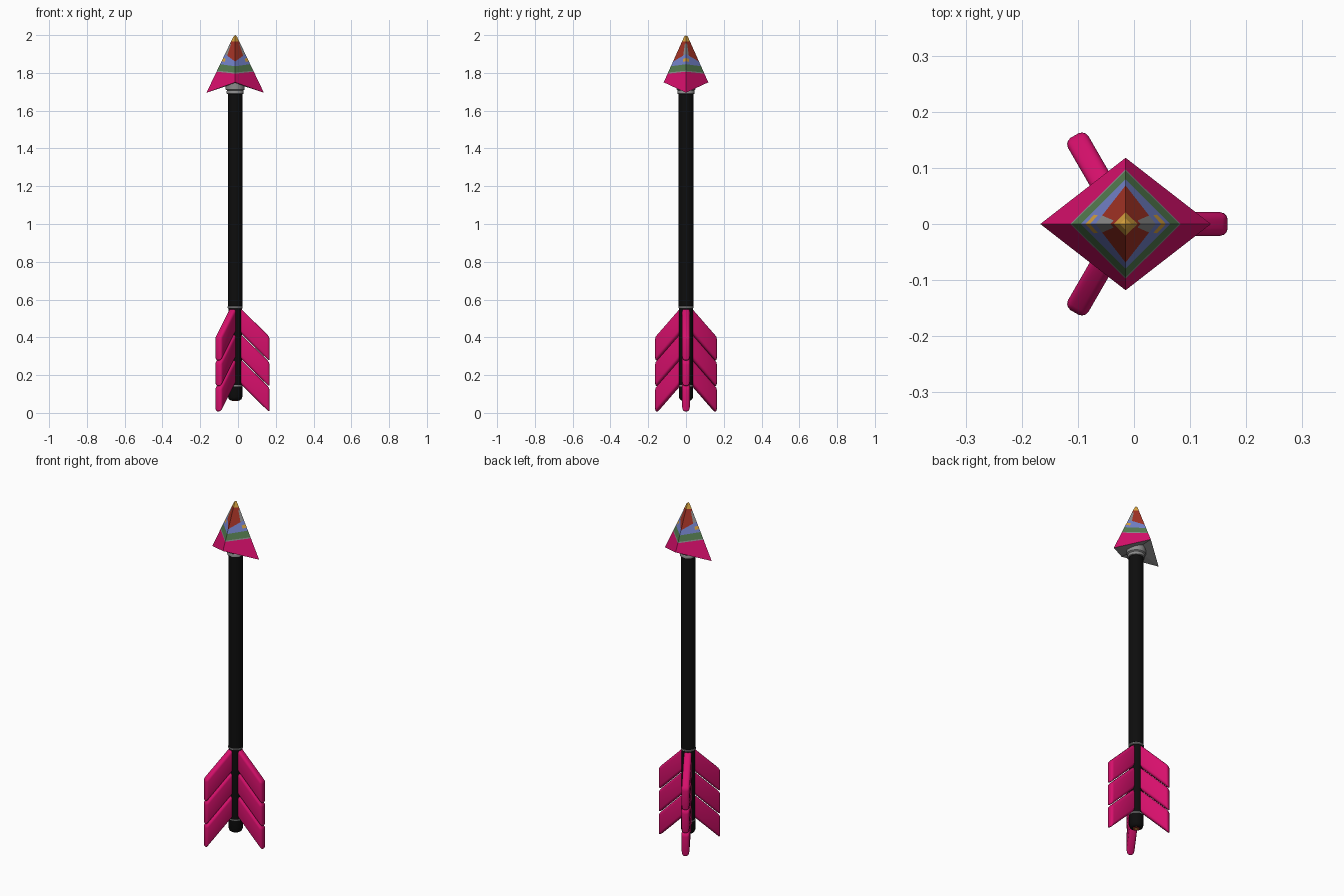
import bpy, bmesh, math
from mathutils import Vector, Matrix

if "Cube" in bpy.data.objects:
    bpy.data.objects.remove(bpy.data.objects["Cube"])

CX = -0.015  # arrow axis


def material(name, rgb):
    m = bpy.data.materials.new(name)
    m.diffuse_color = (*rgb, 1)
    m.use_nodes = True
    m.node_tree.nodes["Principled BSDF"].inputs["Base Color"].default_value = m.diffuse_color
    return m


PINK = material("pink", (0.68, 0.005, 0.15))
BLACK = material("black", (0.004, 0.004, 0.004))
GRAY = material("gray", (0.26, 0.26, 0.26))
RED = material("red", (0.36, 0.032, 0.018))
GREEN = material("green", (0.09, 0.20, 0.08))
BLUE = material("blue", (0.17, 0.22, 0.58))
GOLD = material("gold", (0.68, 0.36, 0.05))


def make(name, bm, mats, smooth=None):
    bmesh.ops.remove_doubles(bm, verts=bm.verts, dist=0.0002)
    bmesh.ops.recalc_face_normals(bm, faces=bm.faces)
    me = bpy.data.meshes.new(name)
    bm.to_mesh(me)
    bm.free()
    for m in mats:
        me.materials.append(m)
    ob = bpy.data.objects.new(name, me)
    bpy.context.collection.objects.link(ob)
    if smooth:
        for o in bpy.context.selected_objects:
            o.select_set(False)
        ob.select_set(True)
        bpy.context.view_layer.objects.active = ob
        bpy.ops.object.shade_smooth_by_angle(angle=math.radians(smooth))
    return ob


def lathe(name, profile, mat, n=32):
    """Revolve (radius, z) points about the arrow axis."""
    bm = bmesh.new()
    rings = [[bm.verts.new((CX + r * math.cos(2 * math.pi * i / n),
                            r * math.sin(2 * math.pi * i / n), z))
              for i in range(n)] for r, z in profile]
    for a, b in zip(rings, rings[1:]):
        for i in range(n):
            j = (i + 1) % n
            bm.faces.new((a[i], a[j], b[j], b[i]))
    bm.faces.new(rings[0])
    bm.faces.new(rings[-1])
    return make(name, bm, [mat], 40)


# Shaft, rings, rounded nock and its end plate
lathe("shaft", [(0.039, 0.565), (0.039, 1.70)], BLACK)
lathe("shaft_ring", [(0.037, 0.553), (0.040, 0.556), (0.040, 0.563), (0.037, 0.566)], GRAY)
lathe("tail_shaft", [(0.036, 0.14), (0.036, 0.56)], BLACK)
lathe("nock_ring", [(0.038, 0.141), (0.038, 0.147)], GRAY)
lathe("nock", [(0.024, 0.066), (0.033, 0.072), (0.038, 0.085), (0.038, 0.141)], BLACK)
lathe("nock_plate", [(0.018, 0.064), (0.018, 0.068)], RED)
lathe("nock_dot", [(0.008, 0.062), (0.008, 0.066)], GOLD)

# Collar under the head
lathe("head_collar", [(0.041, 1.688), (0.045, 1.690), (0.045, 1.704), (0.043, 1.707),
                      (0.050, 1.712), (0.050, 1.75)], GRAY)

# Arrow head: four-sided pyramid in painted bands.
# Each band: height at the x ridge, height at the y ridge, colour, colour beside the x ridge
MATS = [PINK, GOLD, RED, GRAY, BLUE, GREEN]
BANDS = [
    (1.967, 1.967, GOLD, GOLD),
    (1.955, 1.950, RED, RED),
    (1.900, 1.860, RED, GRAY),
    (1.880, 1.852, BLUE, BLUE),
    (1.862, 1.845, BLUE, GOLD),
    (1.846, 1.835, BLUE, BLUE),
    (1.812, 1.802, GREEN, GREEN),
    (1.806, 1.796, GRAY, GRAY),
    (1.695, 1.750, PINK, PINK),
]
COLS = [0.0, 0.22, 1.0]


def ridge(z, z_low, r_low):
    return 0.010 + (r_low - 0.010) * (1.991 - z) / (1.991 - z_low)


bm = bmesh.new()
for sx in (-1, 1):
    for sy in (-1, 1):
        def row(zx, zy):
            a = Vector((CX + sx * ridge(zx, 1.695, 0.152), 0, zx))
            b = Vector((CX, sy * ridge(zy, 1.75, 0.118), zy))
            return [bm.verts.new(a.lerp(b, u)) for u in COLS]

        def face(vs, mat):
            bm.faces.new(vs).material_index = MATS.index(mat)

        prev = row(1.991, 1.991)
        apex = bm.verts.new((CX, 0, 2.0))
        for i in range(2):
            face((apex, prev[i], prev[i + 1]), GOLD)
        for zx, zy, main, side in BANDS:
            cur = row(zx, zy)
            for i, m in enumerate((side, main)):
                face((prev[i], prev[i + 1], cur[i + 1], cur[i]), m)
            prev = cur
        # Underside, rising to the collar
        base = bm.verts.new((CX, 0, 1.745))
        for i in range(2):
            face((base, prev[i], prev[i + 1]), GRAY)
make("arrow_head", bm, MATS)

# Feathers: three fins, each of three slanted, rounded vanes
T = 0.021
for f in range(3):
    for k in range(3):
        top = 0.135 * k
        bm = bmesh.new()
        outline = [(0.02, 0.163), (0.182, 0.002), (0.182, 0.132), (0.02, 0.293)]
        sides = [[bm.verts.new((r, y, z + top)) for r, z in outline] for y in (-T, T)]
        for s in sides:
            bm.faces.new(s)
        for i in range(4):
            j = (i + 1) % 4
            bm.faces.new((sides[0][i], sides[0][j], sides[1][j], sides[1][i]))
        bmesh.ops.bevel(bm, geom=bm.edges[:], offset=0.013, segments=3,
                        profile=0.5, affect='EDGES')
        bm.transform(Matrix.Translation((CX, 0, 0))
                     @ Matrix.Rotation(2 * math.pi * f / 3, 4, 'Z'))
        make(f"feather_{f + 1}_vane_{k + 1}", bm, [PINK], 50)
